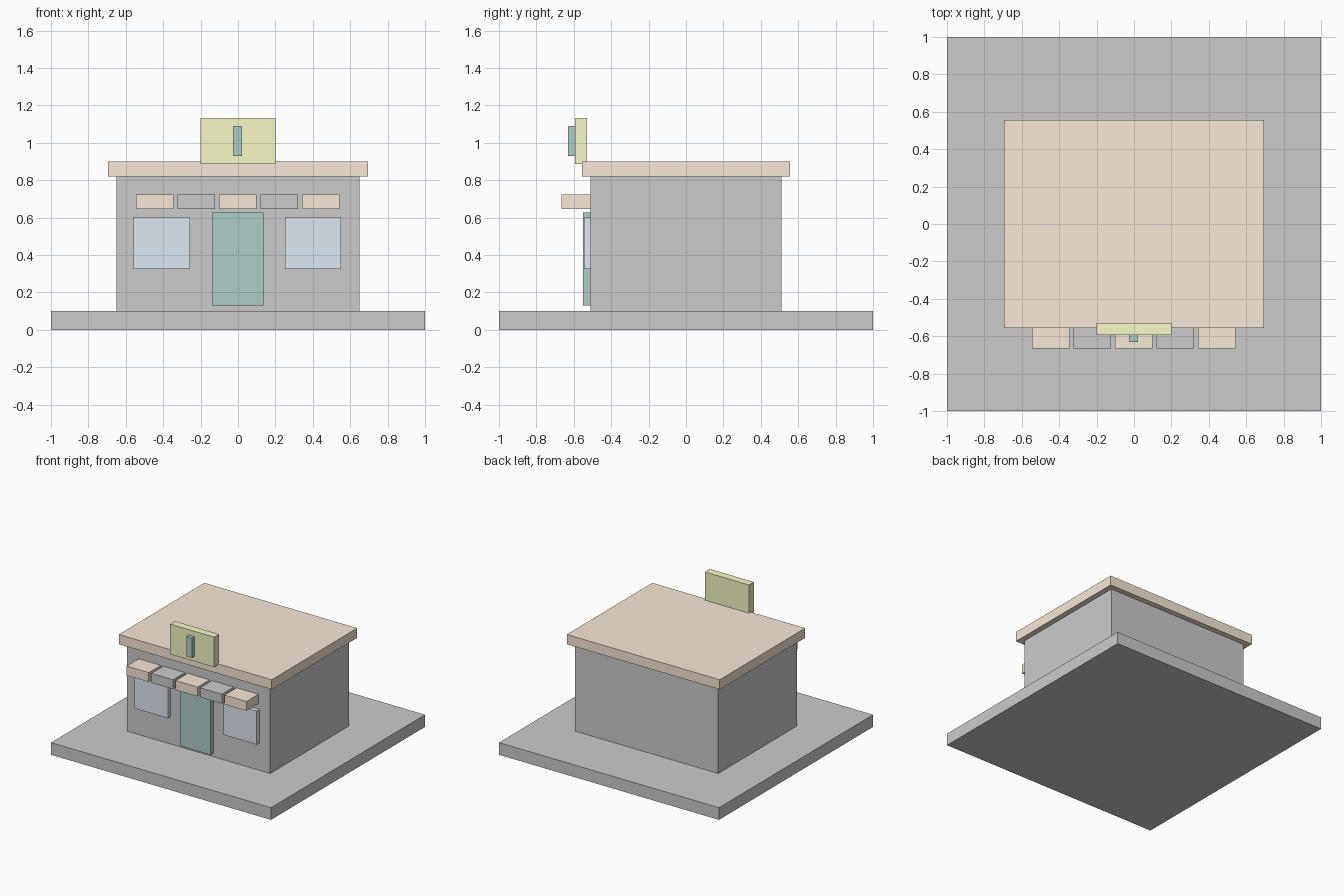
import bpy

if "Cube" in bpy.data.objects:
    bpy.data.objects.remove(bpy.data.objects["Cube"])


def material(name, rgb):
    m = bpy.data.materials.new(name)
    m.diffuse_color = (*rgb, 1)
    m.use_nodes = True
    m.node_tree.nodes["Principled BSDF"].inputs["Base Color"].default_value = m.diffuse_color
    return m


def box(name, x, y, z, mat=None):
    """Axis-aligned box from (min, max) ranges."""
    spans = (x, y, z)
    bpy.ops.mesh.primitive_cube_add(size=1, location=[(a + b) / 2 for a, b in spans])
    ob = bpy.context.object
    ob.name = name
    ob.scale = [b - a for a, b in spans]
    bpy.ops.object.transform_apply(location=False, rotation=False, scale=True)
    if mat:
        ob.data.materials.append(mat)
    return ob


tan = material("tan", (0.93, 0.81, 0.68))
yellow = material("yellow", (0.94, 0.95, 0.56))
green = material("green", (0.42, 0.61, 0.58))
glass = material("glass", (0.73, 0.81, 0.88))

WALL = -0.51  # front wall plane

# Ground slab, walls and overhanging roof
box("base", (-1, 1), (-1, 1), (0, 0.10))
box("walls", (-0.65, 0.65), (WALL, -WALL), (0.10, 0.82))
box("roof", (-0.695, 0.695), (-0.555, 0.555), (0.82, 0.90), tan)

# Door and windows
box("door", (-0.14, 0.135), (-0.55, WALL), (0.13, 0.627), green)
for side, cx in (("left", -0.407), ("right", 0.401)):
    box(f"window_{side}", (cx - 0.151, cx + 0.151), (-0.545, WALL), (0.325, 0.60), glass)

# Awning: five blocks in alternating colours
for i in range(5):
    cx = (i - 2) * 0.222 - 0.002
    box(f"awning_{i + 1}", (cx - 0.10, cx + 0.10), (-0.665, WALL), (0.645, 0.722),
        None if i % 2 else tan)

# Rooftop sign with raised bar
box("sign", (-0.20, 0.20), (-0.594, -0.53), (0.885, 1.132), yellow)
box("sign_bar", (-0.028, 0.022), (-0.63, -0.594), (0.928, 1.09), green)
